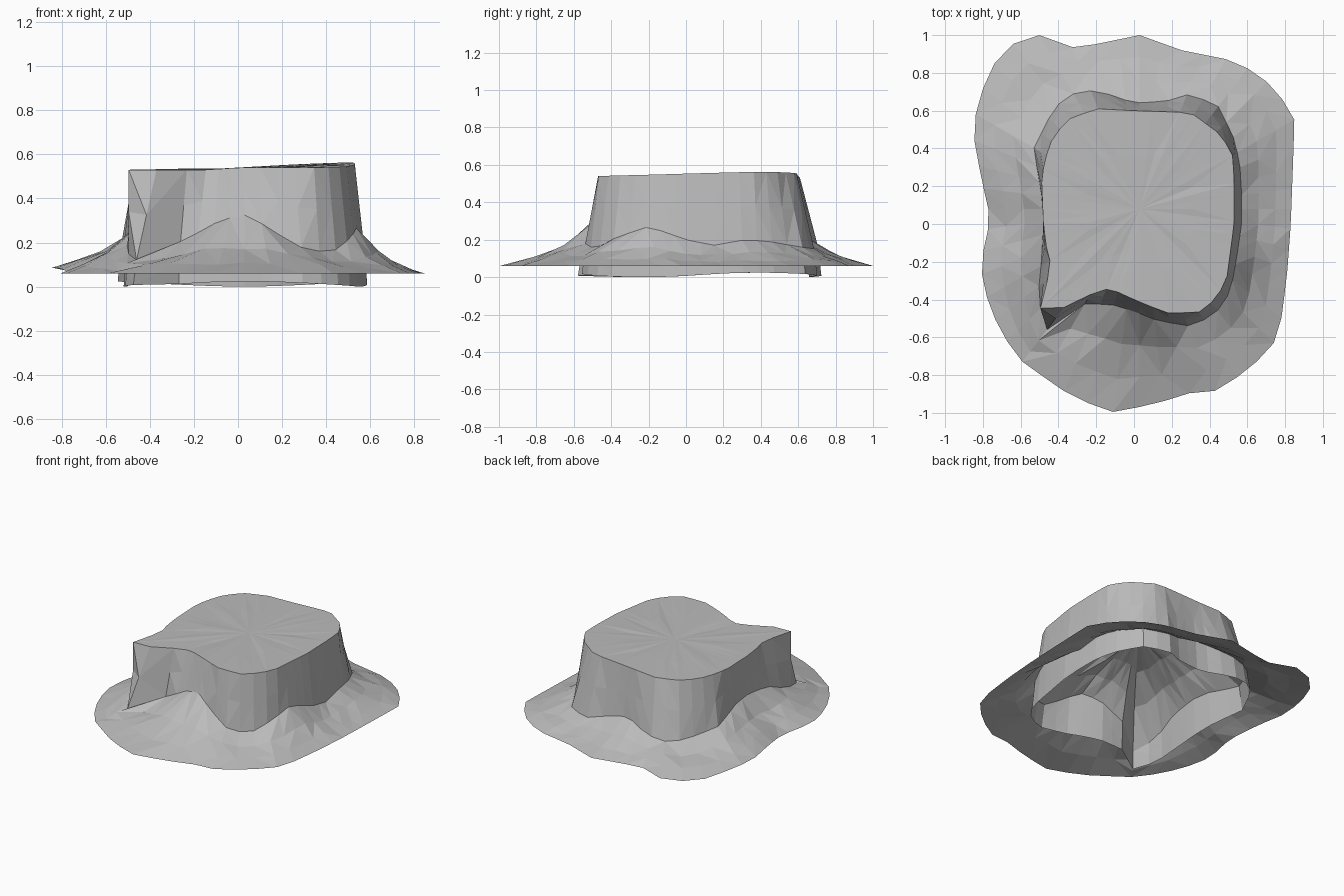
import bpy, bmesh, math, random
from mathutils import Vector

random.seed(4)
SIDES = 48
CENTRE = Vector((0.03, 0.08, 0))

default = bpy.data.objects.get("Cube")
if default:
    bpy.data.objects.remove(default)

# One plain grey cloth
cloth = bpy.data.materials.new("grey_cloth")
cloth.use_nodes = True
grey = (0.5, 0.5, 0.5, 1)
cloth.diffuse_color = grey
shader = cloth.node_tree.nodes["Principled BSDF"]
shader.inputs["Base Color"].default_value = grey
shader.inputs["Roughness"].default_value = 0.9

# Control outlines, counter-clockwise from the left side of the hat
BRIM_EDGE = [
    (.83, 0), (.85, .55), (.75, .72), (.55, .86), (.25, .92), (.03, 1),
    (-.31, .93), (-.48, 1), (-.59, 1), (-.73, .87), (-.83, .65), (-.85, .47),
    (-.81, .25), (-.76, .03), (-.81, -.2), (-.8, -.33), (-.71, -.57),
    (-.59, -.73), (-.38, -.88), (-.14, -1), (.13, -.95), (.25, -.9),
    (.46, -.88), (.71, -.68), (.77, -.58), (.81, -.27)]
CROWN_BASE = [
    (.57, 0, .2), (.57, .15, .17), (.56, .32, .2), (.53, .45, .19),
    (.45, .62, .16), (.3, .69, .15), (.17, .65, .18), (0, .64, .22),
    (-.2, .71, .17), (-.32, .69, .15), (-.42, .62, .16), (-.53, .4, .2),
    (-.49, .15, .25), (-.48, 0, .26), (-.49, -.2, .24), (-.51, -.4, .16),
    (-.46, -.56, .12), (-.36, -.45, .16), (-.25, -.42, .21), (-.1, -.43, .29),
    (.02, -.47, .33), (.12, -.51, .28), (.28, -.54, .18), (.42, -.49, .15),
    (.51, -.36, .22), (.54, -.2, .27)]
CROWN_TOP = [
    (.53, 0), (.53, .25), (.52, .38), (.45, .48), (.3, .59), (0, .6),
    (-.2, .61), (-.36, .55), (-.45, .42), (-.49, .25), (-.48, 0), (-.46, -.15),
    (-.44, -.21), (-.47, -.35), (-.5, -.46), (-.42, -.47), (-.28, -.39),
    (-.13, -.34), (0, -.4), (.17, -.47), (.34, -.47), (.43, -.4), (.49, -.3)]


def resample(outline, height=None):
    """Turn an outline into a ring with evenly spaced directions."""
    polar = []
    for point in outline:
        offset = Vector(point[:2]) - CENTRE.xy
        z = height(*point) if height else point[2]
        angle = math.atan2(offset.y, offset.x) % math.tau
        polar.append((angle, offset.length, z))
    polar.sort()
    first, last = polar[0], polar[-1]
    polar.insert(0, (last[0] - math.tau, *last[1:]))
    polar.append((first[0] + math.tau, *first[1:]))
    ring = []
    for i in range(SIDES):
        angle = math.tau * i / SIDES
        a, b = next(pair for pair in zip(polar, polar[1:])
                    if pair[0][0] <= angle < pair[1][0])
        # Where the ray meets the straight side between the two points
        after = a[1] * math.sin(angle - a[0])
        before = b[1] * math.sin(b[0] - angle)
        r = a[1] * b[1] * math.sin(b[0] - a[0]) / (after + before)
        z = a[2] + (b[2] - a[2]) * (angle - a[0]) / (b[0] - a[0])
        ring.append(CENTRE + Vector((r * math.cos(angle), r * math.sin(angle), z)))
    return ring


def blend(start, end, t, sag=0.0, jitter=0.0):
    """Ring between two rings, sagging where steep and slightly crumpled."""
    ring = []
    for a, b in zip(start, end):
        p = a.lerp(b, t)
        p.z += random.uniform(-jitter, jitter) - sag * (a.z - b.z) ** 2
        ring.append(p)
    return ring


def skin(name, rings, tip=None):
    """Join rings with triangles, closing the last one at a tip point."""
    bm = bmesh.new()
    loops = [[bm.verts.new(p) for p in ring] for ring in rings]
    for low, high in zip(loops, loops[1:]):
        for i in range(SIDES):
            j = (i + 1) % SIDES
            a, b, c, d = low[i], low[j], high[j], high[i]
            if random.random() < 0.5:
                bm.faces.new((a, b, c))
                bm.faces.new((a, c, d))
            else:
                bm.faces.new((a, b, d))
                bm.faces.new((b, c, d))
    if tip:
        point = bm.verts.new(tip)
        for i in range(SIDES):
            bm.faces.new((loops[-1][i], loops[-1][(i + 1) % SIDES], point))
    mesh = bpy.data.meshes.new(name)
    bm.to_mesh(mesh)
    bm.free()
    mesh.materials.append(cloth)
    part = bpy.data.objects.new(name, mesh)
    bpy.context.collection.objects.link(part)


def edge_height(x, y):
    return 0.085 if x < -0.78 and y > 0.2 else 0.06


def top_height(x, y):
    return 0.54 + 0.05 * max(x, 0) * max(y + 0.5, 0) - 0.01 * (x < 0)


brim_edge = resample(BRIM_EDGE, edge_height)
crown_base = resample(CROWN_BASE)
crown_top = resample(CROWN_TOP, top_height)

# Brim: wavy cloth flaring down from the crown
skin("brim", [
    brim_edge,
    blend(crown_base, brim_edge, 0.68, 0.6, 0.008),
    blend(crown_base, brim_edge, 0.34, 0.9, 0.01),
    crown_base])

# Crown: steep wall with a nearly flat, slightly uneven lid
lid_centre = CENTRE + Vector((0, 0, 0.535))
lid_middle = [lid_centre] * SIDES
skin("crown", [
    crown_base,
    blend(crown_base, crown_top, 0.5),
    crown_top,
    blend(crown_top, lid_middle, 0.45, 0, 0.003)], lid_centre)

# Sweatband: hangs from the crown seam to just below the brim
band_bottom = []
for i, p in enumerate(crown_base):
    low = CENTRE + (p - CENTRE) * 1.03
    low.z = 0.012 + 0.012 * math.sin(math.tau * 3 * i / SIDES)
    band_bottom.append(low)
skin("sweatband", [band_bottom, blend(band_bottom, crown_base, 0.5), crown_base])

# Lining: domed cloth inside the crown, rising from the seam
dome_top = CENTRE + Vector((0, 0, 0.5))
dome_middle = [dome_top] * SIDES
skin("lining", [
    crown_base,
    blend(crown_base, dome_middle, 0.25, -0.8, 0.01),
    blend(crown_base, dome_middle, 0.55, -0.8, 0.01)], dome_top)
